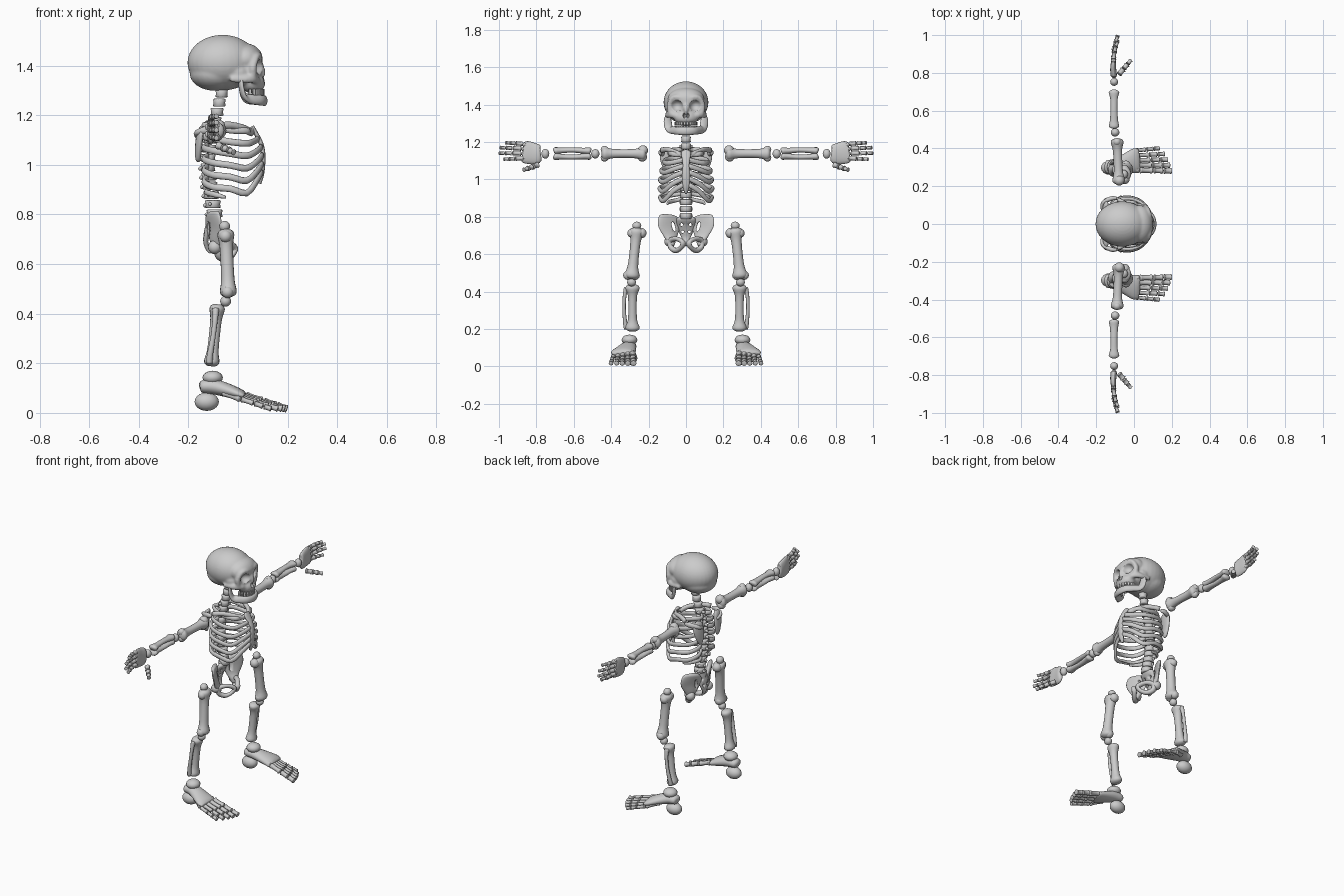
import bpy, bmesh, math
from mathutils import Vector, Matrix


def spline(rows, steps, closed):
    # Catmull-Rom through (x, y, z, radius_a, radius_b) rows
    n, out = len(rows), []
    get = (lambda i: rows[i % n]) if closed else (lambda i: rows[max(0, min(n - 1, i))])
    for i in range(n if closed else n - 1):
        p0, p1, p2, p3 = get(i - 1), get(i), get(i + 1), get(i + 2)
        for s in range(steps):
            t = s / steps
            out.append([0.5 * (2 * b + (c - a) * t + (2 * a - 5 * b + 4 * c - d) * t * t
                               + (3 * b - a - 3 * c + d) * t ** 3) for a, b, c, d in zip(p0, p1, p2, p3)])
    return out if closed else out + [list(rows[-1])]


def tube(bm, rows, side=(0, 1, 0), sides=12, steps=3, closed=False):
    rows, rings = spline(rows, steps, closed), []
    n = len(rows)
    for i, row in enumerate(rows):
        j, k = ((i + 1) % n, i - 1) if closed else (min(i + 1, n - 1), max(i - 1, 0))
        t = (Vector(rows[j][:3]) - Vector(rows[k][:3])).normalized()
        u = Vector(side)
        u = (u - t * u.dot(t)).normalized()
        v = t.cross(u)
        a, b = max(row[3], .001), max(row[4], .001)
        rings.append([bm.verts.new(Vector(row[:3]) + u * a * math.cos(q) + v * b * math.sin(q))
                      for q in (2 * math.pi * m / sides for m in range(sides))])
    for i in range(n if closed else n - 1):
        r, s = rings[i], rings[(i + 1) % n]
        for m in range(sides):
            bm.faces.new((r[m], r[(m + 1) % sides], s[(m + 1) % sides], s[m]))
    if not closed:
        bm.faces.new(rings[0])
        bm.faces.new(rings[-1])


def ball(bm, c, r, seg=16):
    r = r if isinstance(r, tuple) else (r, r, r)
    bmesh.ops.create_uvsphere(bm, u_segments=seg, v_segments=seg * 5 // 8, radius=1,
                              matrix=Matrix.Translation(c) @ Matrix.Diagonal((*r, 1)))


def bone(bm, p, q, r, ka, kb, side=(0, 1, 0), sides=12, steps=2):
    # slim shaft with swollen ends
    p, q, rows = Vector(p), Vector(q), []
    for t, w, f in ((0, 1, .45), (.03, 1, .85), (.09, 1, 1), (.23, .2, 1), (.5, 0, 1),
                    (.77, .2, 1), (.91, 1, 1), (.97, 1, .85), (1, 1, .45)):
        rows.append((*p.lerp(q, t), f * (r + (ka - r) * w), f * (r + (kb - r) * w)))
    tube(bm, rows, side, sides, steps)


def finish(bm, name, mirror=False, smooth=True, cutter=None):
    bmesh.ops.recalc_face_normals(bm, faces=bm.faces)
    me = bpy.data.meshes.new(name)
    bm.to_mesh(me)
    bm.free()
    for f in me.polygons:
        f.use_smooth = smooth
    ob = bpy.data.objects.new(name, me)
    bpy.context.collection.objects.link(ob)
    if cutter:
        cut(ob, cutter)
    if mirror:
        m = ob.modifiers.new("mirror", 'MIRROR')
        m.use_axis = (False, True, False)
        m.use_mirror_merge = False
    return ob


def cut(ob, cutter):
    cutter.hide_render = True
    cutter.hide_set(True)
    m = ob.modifiers.new("cut", 'BOOLEAN')
    m.operation, m.object, m.solver = 'DIFFERENCE', cutter, 'EXACT'


# skull: overlapping masses fused by a voxel remesh, then sockets carved
bm = bmesh.new()
ball(bm, (-.062, 0, 1.412), (.142, .120, .112), 32)
ball(bm, (-.09, 0, 1.368), (.105, .105, .07), 24)
ball(bm, (.0, 0, 1.372), (.075, .108, .06), 24)
ball(bm, (.03, 0, 1.425), (.07, .10, .065), 24)
ball(bm, (.045, 0, 1.385), (.052, .094, .06), 24)
ball(bm, (.06, 0, 1.33), (.05, .066, .042), 20)
tube(bm, [(.085, 0, 1.42, .014, .01), (.097, 0, 1.385, .015, .012), (.106, 0, 1.36, .008, .006)])
for s in (1, -1):
    tube(bm, [(-.03, s * .102, 1.345, .012, .01), (.03, s * .098, 1.345, .016, .012),
              (.065, s * .078, 1.348, .02, .014), (.082, s * .04, 1.335, .014, .012)], (0, 0, 1))
    tube(bm, [(.06, s * .082, 1.352, .016, .014), (.06, s * .09, 1.395, .016, .014),
              (.072, s * .07, 1.436, .016, .014), (.084, s * .035, 1.438, .014, .014),
              (.086, 0, 1.425, .012, .012)], (1, 0, 0))
skull = finish(bm, "skull")
m = skull.modifiers.new("fuse", 'REMESH')
m.mode, m.voxel_size, m.use_smooth_shade = 'VOXEL', .006, True
bm = bmesh.new()
for s in (1, -1):
    ball(bm, (.095, s * .05, 1.394), (.042, .034, .031))
    ball(bm, (.11, s * .009, 1.342), (.028, .008, .014))
cut(skull, finish(bm, "socket_cutter"))
m = skull.modifiers.new("soften", 'SMOOTH')
m.iterations = 6

# jaw and teeth
bm = bmesh.new()
half = [(.012, .096, 1.35, .008, .012), (.014, .098, 1.31, .009, .022), (.028, .09, 1.272, .011, .022),
        (.065, .068, 1.263, .012, .021), (.096, .042, 1.26, .012, .021)]
tube(bm, half + [(.107, 0, 1.258, .012, .022)] + [(x, -y, z, a, b) for x, y, z, a, b in half[::-1]],
     (1, .3, 0), 12, 4)
finish(bm, "jaw")
bm = bmesh.new()
for z in (1.298, 1.281):
    for i in range(12):
        q = math.radians(-82 + 164 * i / 11)
        bmesh.ops.create_cube(bm, size=1, matrix=Matrix.Translation((.04 + .06 * math.cos(q), .054 * math.sin(q), z))
                              @ Matrix.Rotation(q, 4, 'Z') @ Matrix.Diagonal((.012, .0115, .016, 1)))
finish(bm, "teeth", smooth=False)


# piecewise curve giving x for a height z
def lean(pts, z):
    for (z0, x0), (z1, x1) in zip(pts, pts[1:]):
        if z <= z1:
            return x0 + (x1 - x0) * (z - z0) / (z1 - z0)
    return pts[-1][1]


SPINE = ((.78, -.09), (.9, -.112), (1.0, -.122), (1.1, -.112), (1.19, -.09), (1.3, -.063))
BREAST = ((.92, .082), (.96, .096), (1.03, .101), (1.08, .094), (1.12, .075), (1.16, .052))

# spine: stacked vertebrae with rear and side processes
bm = bmesh.new()
for i in range(14):
    z = 1.288 - .0372 * i
    x, r = lean(SPINE, z), .025 + .0006 * i
    tube(bm, [(x, 0, z + h, r * f, r * f) for h, f in ((-.016, .8), (-.013, 1), (0, .9), (.013, 1), (.016, .8))],
         steps=1)
    if i > 2:
        tube(bm, [(x - .01, 0, z, .011, .009), (x - .028, 0, z - .004, .01, .009), (x - .038, 0, z - .009, .005, .005)], sides=8)
        tube(bm, [(x - .012, y, z, .008, .007) for y in (-.036, 0, .036)], (0, 0, 1), 8, 1)
finish(bm, "spine")

# ribs, breastbone, collarbones
bm = bmesh.new()
for i in range(6):
    zb, zf = 1.162 - .042 * i, 1.138 - .033 * i
    w, dip = (.09, .118, .134, .141, .143, .14)[i], .012 + .0115 * i
    zl, xs = (zb + zf) / 2 - dip, lean(BREAST, zf)
    path = [(-.122, .018, zb), (-.138, .5 * w, zb - .3 * dip), (-.10, .88 * w, zb - .6 * dip), (-.03, w, zl + .15 * dip),
            (.035, .85 * w, zl - .1 * dip), (xs - .02, .5 * w, zf - .5 * dip), (xs - .002, .012, zf)]
    tube(bm, [(*p, .0135, .009) for p in path], (0, 0, 1), 10)
for zb, w, x_end in ((.925, .128, .015), (.897, .10, -.05)):
    tube(bm, [(-.118, .018, zb, .011, .008), (-.128, .5 * w, zb - .008, .011, .008),
              (-.09, .9 * w, zb - .018, .011, .008), (x_end, w, zb - .028, .006, .005)], (0, 0, 1), 10)
finish(bm, "ribs", mirror=True)
bm = bmesh.new()
tube(bm, [(lean(BREAST, z) + .001, 0, z, a, .009) for z, a in
          ((1.155, .014), (1.145, .026), (1.12, .024), (1.08, .018), (1.03, .021), (.97, .02), (.94, .012), (.925, .005))])
finish(bm, "breastbone")
bm = bmesh.new()
tube(bm, [(.055, .018, 1.128, .014, .012), (.03, .06, 1.145, .014, .012), (-.03, .10, 1.16, .014, .012),
          (-.085, .13, 1.155, .015, .011)], (0, 0, 1))
finish(bm, "collarbone", mirror=True)
bm = bmesh.new()
tube(bm, [(-.142, .105, 1.152, .015, .008), (-.15, .10, 1.135, .04, .012), (-.156, .095, 1.10, .041, .014),
          (-.16, .09, 1.06, .032, .013), (-.161, .085, 1.025, .017, .011), (-.16, .082, 1.012, .004, .004)], (.15, 1, 0))
tube(bm, [(-.168, .07, 1.115, .008, .006), (-.166, .11, 1.13, .011, .01), (-.12, .135, 1.142, .016, .012),
          (-.09, .135, 1.142, .01, .008)], (0, 0, 1))
finish(bm, "shoulder_blade", mirror=True)

# pelvis: wings with openings, lower rings, sacrum with holes
bm = bmesh.new()
tube(bm, [(-.07, .068, .76, .004, .009), (-.10, .067, .75, .028, .009), (-.15, .066, .73, .028, .009), (-.19, .066, .71, .004, .008)], (0, .2, 1))
wing_cutter = finish(bm, "wing_cutter")
bm = bmesh.new()
tube(bm, [(-.105, .086, .812, .022, .006), (-.104, .087, .803, .052, .014), (-.10, .09, .778, .068, .013),
          (-.097, .087, .742, .064, .011), (-.093, .083, .70, .042, .014), (-.085, .078, .67, .026, .018),
          (-.08, .073, .645, .012, .012)], (.45, .9, 0), 20)
finish(bm, "hip_wing", mirror=True, cutter=wing_cutter)
bm = bmesh.new()
tube(bm, [(-.075, .083, .672, .016, .014), (-.04, .05, .682, .014, .012), (-.015, .016, .662, .017, .013),
          (-.025, .028, .634, .013, .011), (-.052, .055, .62, .015, .014), (-.078, .08, .637, .017, .015)],
     (.6, .6, .5), 10, 4, closed=True)
ball(bm, (-.093, .088, .668), .028)
finish(bm, "hip_ring", mirror=True)
bm = bmesh.new()
for y, z in ((.024, .758), (-.024, .758), (.018, .72), (-.018, .72)):
    tube(bm, [(-.25, y, z, .008, .008), (0, y, z, .008, .008)], steps=1)
hole_cutter = finish(bm, "sacrum_hole_cutter")
bm = bmesh.new()
tube(bm, [(-.092, 0, .80, .03, .018), (-.098, 0, .79, .05, .02), (-.113, 0, .76, .05, .016), (-.125, 0, .725, .04, .013),
          (-.13, 0, .69, .025, .01), (-.122, 0, .66, .01, .008), (-.11, 0, .645, .004, .004)], sides=16)
finish(bm, "sacrum", cutter=hole_cutter)

# arms
Z = (0, 0, 1)
bm = bmesh.new()
bone(bm, (-.08, .212, 1.138), (-.09, .452, 1.138), .023, .036, .034, Z, 16, 3)
for c, r in (((-.078, .23, 1.155), .027), ((-.085, .233, 1.12), .025), ((-.09, .435, 1.158), .021), ((-.09, .435, 1.116), .021)):
    ball(bm, c, r)
finish(bm, "upper_arm", mirror=True)
bm = bmesh.new()
ball(bm, (-.10, .485, 1.137), (.023, .022, .025))
ball(bm, (-.105, .752, 1.137), (.021, .021, .026))
finish(bm, "elbow_and_wrist", mirror=True)
bm = bmesh.new()
for s in (1, -1):
    tube(bm, [(-.106, y, 1.138 + s * o, a, b) for y, o, a, b in
              ((.508, .012, .01, .012), (.516, .014, .019, .027), (.545, .015, .016, .022), (.605, .019, .0135, .018),
               (.665, .017, .015, .02), (.698, .015, .019, .028), (.708, .012, .01, .014))], Z)
finish(bm, "forearm", mirror=True)

# hands
bm = bmesh.new()
tube(bm, [(-.107, .776, 1.132, .025, .008), (-.107, .785, 1.132, .05, .016), (-.11, .82, 1.138, .058, .016),
          (-.109, .855, 1.146, .06, .013), (-.107, .872, 1.149, .052, .009)], Z, 16)
for z0, z1, y0, y1 in ((1.190, 1.196, .872, .965), (1.165, 1.170, .878, .995), (1.139, 1.140, .878, 1.0), (1.113, 1.108, .868, .975)):
    bone(bm, (-.11, .80, 1.135 + (z0 - 1.15) * .6), (-.109, y0, z0), .009, .012, .013, Z, 8)
    for t0, t1, r in ((.02, .42, .0105), (.45, .73, .0095), (.76, 1, .0085)):
        ends = [(-.108 + .022 * t * t, y0 + (y1 - y0) * t, z0 + (z1 - z0) * t) for t in (t0, t1)]
        bone(bm, *ends, r, r * 1.25, r * 1.35, Z, 8)
a, b = Vector((-.08, .792, 1.078)), Vector((-.016, .868, 1.05))
for t0, t1, r in ((0, .36, .013), (.4, .7, .012), (.73, 1, .01)):
    bone(bm, a.lerp(b, t0), a.lerp(b, t1), r, r * 1.3, r * 1.3, Z, 8)
finish(bm, "hand", mirror=True)

# legs
bm = bmesh.new()
ball(bm, (-.054, .263, .752), (.022, .024, .022))
bone(bm, (-.05, .262, .74), (-.038, .291, .468), .026, .04, .034, sides=16, steps=3)
for c, r in (((-.05, .238, .713), .027), ((-.05, .288, .712), .025), ((-.042, .272, .487), .025), ((-.042, .312, .487), .024)):
    ball(bm, c, r)
finish(bm, "thigh", mirror=True)
bm = bmesh.new()
ball(bm, (-.05, .291, .45), (.022, .024, .022))
finish(bm, "kneecap", mirror=True)
bm = bmesh.new()
bone(bm, (-.082, .286, .438), (-.108, .286, .188), .022, .038, .031, sides=16, steps=3)
tube(bm, [(-.09, .318, .42, .014, .014), (-.092, .328, .38, .01, .011), (-.10, .331, .31, .009, .01),
          (-.112, .326, .24, .011, .012), (-.116, .318, .20, .014, .014)])
finish(bm, "shin", mirror=True)

# feet
bm = bmesh.new()
ball(bm, (-.102, .302, .142), (.041, .042, .028))
ball(bm, (-.126, .298, .045), (.049, .038, .037))
finish(bm, "ankle_and_heel", mirror=True)
bm = bmesh.new()
tube(bm, [(-.155, .302, .105, .012, .01), (-.145, .302, .106, .034, .025), (-.10, .305, .106, .04, .031),
          (-.04, .32, .09, .054, .028), (.01, .335, .073, .066, .022), (.028, .338, .067, .058, .012)], sides=18)
for i in range(5):
    y0, y1, x1, r = .285 + .026 * i, .281 + .03 * i, (.199, .19, .179, .162, .135)[i], .0155 - .001 * i
    p, q = Vector((.026 - .004 * i, y0, .072 - .004 * i)), Vector((x1, y1, .016))
    bone(bm, (-.06, .30 + .012 * i, .105 - .006 * i), p, .011, .014, .014, sides=8)
    for t0, t1 in ((.02, .42), (.45, .73), (.76, 1)):
        bone(bm, p.lerp(q, t0), p.lerp(q, t1), r * .85, r * 1.1, r * 1.05, sides=8)
finish(bm, "foot", mirror=True)
